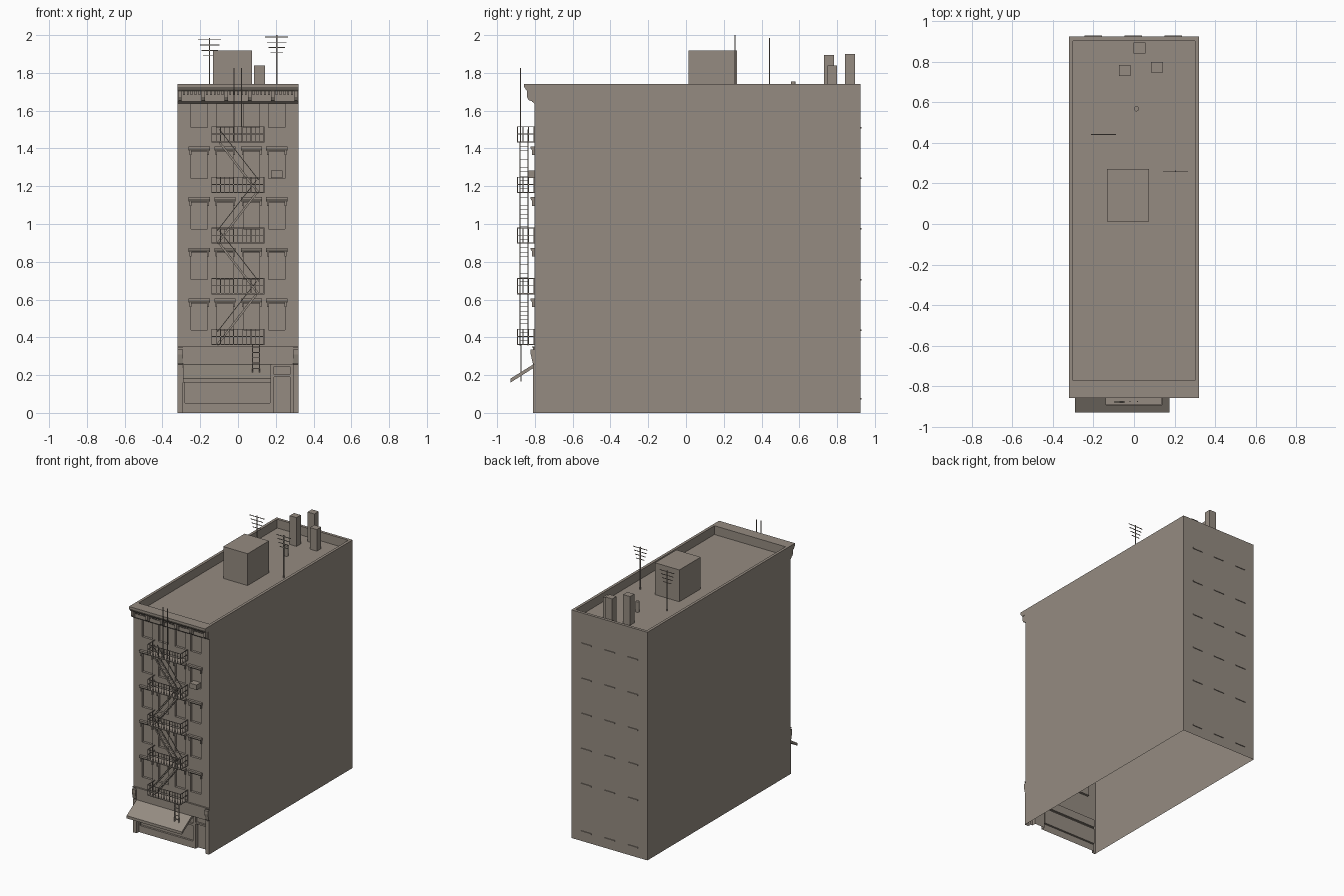
import bpy, bmesh, math
from mathutils import Vector, Matrix

if "Cube" in bpy.data.objects:
    bpy.data.objects.remove(bpy.data.objects["Cube"])

stone = bpy.data.materials.new("warm_grey_stone")
stone.diffuse_color = (0.30, 0.26, 0.22, 1)
stone.use_nodes = True
stone.node_tree.nodes["Principled BSDF"].inputs["Base Color"].default_value = stone.diffuse_color

FRONT, BACK, SIDE, TOP = -0.803, 0.924, 0.321, 1.742
PITCH = 0.268
WIN_Z = [0.438 + PITCH * i for i in range(5)]
WIN_X = [-0.205, -0.068, 0.072, 0.205]


def box(bm, x0, x1, y0, y1, z0, z1):
    size = Matrix.Diagonal((x1 - x0, y1 - y0, z1 - z0, 1))
    mid = Matrix.Translation(((x0 + x1) / 2, (y0 + y1) / 2, (z0 + z1) / 2))
    bmesh.ops.create_cube(bm, size=1, matrix=mid @ size)


def bar(bm, a, b, w=0.005, h=None):
    """Square bar running from a to b."""
    a, b = Vector(a), Vector(b)
    d = b - a
    rot = d.to_track_quat('Z', 'Y').to_matrix().to_4x4()
    size = Matrix.Diagonal((w, h or w, d.length, 1))
    bmesh.ops.create_cube(bm, size=1, matrix=Matrix.Translation((a + b) / 2) @ rot @ size)


def extrude_x(bm, profile, x0, x1):
    """Prism along x from (y, z) points."""
    f = bm.faces.new([bm.verts.new((x0, y, z)) for y, z in profile])
    ext = bmesh.ops.extrude_face_region(bm, geom=[f])
    verts = [v for v in ext["geom"] if isinstance(v, bmesh.types.BMVert)]
    bmesh.ops.translate(bm, verts=verts, vec=(x1 - x0, 0, 0))


def finish(bm, name):
    bmesh.ops.recalc_face_normals(bm, faces=bm.faces)
    me = bpy.data.meshes.new(name)
    bm.to_mesh(me)
    bm.free()
    me.materials.append(stone)
    ob = bpy.data.objects.new(name, me)
    bpy.context.scene.collection.objects.link(ob)
    return ob


# Building body
bm = bmesh.new()
box(bm, -SIDE, SIDE, FRONT, BACK, 0, TOP)
body = finish(bm, "building_body")

# Cutters: roof well, windows and shop front, then deeper shop panes and door
bm = bmesh.new()
box(bm, -0.30, 0.30, -0.772, 0.902, 1.675, 1.9)
for z in WIN_Z:
    for x in WIN_X:
        box(bm, x - 0.043, x + 0.043, -0.9, FRONT + 0.018, z, z + 0.14)
box(bm, -0.29, 0.29, -0.9, FRONT + 0.02, -0.1, 0.256)
cut_a = finish(bm, "opening_cutter")
bm = bmesh.new()
box(bm, -0.28, 0.17, -0.9, FRONT + 0.035, 0.052, 0.17)
box(bm, -0.28, 0.17, -0.9, FRONT + 0.035, 0.185, 0.245)
box(bm, 0.19, 0.275, -0.9, FRONT + 0.05, -0.1, 0.19)
box(bm, 0.19, 0.275, -0.9, FRONT + 0.035, 0.202, 0.245)
cut_b = finish(bm, "pane_cutter")
bpy.context.view_layer.objects.active = body
for c in (cut_a, cut_b):
    m = body.modifiers.new("cut", 'BOOLEAN')
    m.operation, m.solver, m.object = 'DIFFERENCE', 'EXACT', c
    bpy.ops.object.modifier_apply(modifier=m.name)
    bpy.data.objects.remove(c)

# The body is an open shell underneath
bm = bmesh.new()
bm.from_mesh(body.data)
bottom = [f for f in bm.faces if all(v.co.z < 0.001 for v in f.verts)]
bmesh.ops.delete(bm, geom=bottom, context='FACES')
bm.to_mesh(body.data)
bm.free()

# Roof cornice with brackets and dentils
bm = bmesh.new()
extrude_x(bm, [(FRONT, TOP), (-0.857, TOP), (-0.857, 1.726), (-0.848, 1.712), (-0.84, 1.703),
               (-0.815, 1.703), (-0.815, 1.648), (FRONT, 1.638)], -SIDE, SIDE)
BX = [-0.307 + 0.1228 * i for i in range(6)]
for x in BX:
    extrude_x(bm, [(-0.81, 1.705), (-0.842, 1.705), (-0.842, 1.672), (-0.832, 1.655), (-0.81, 1.648)],
              x - 0.009, x + 0.009)
for x in BX[:-1]:
    for k in range(1, 6):
        c = x + 0.1228 * k / 6
        box(bm, c - 0.005, c + 0.005, -0.828, -0.81, 1.682, 1.705)
finish(bm, "roof_cornice")

# Window hoods on side corbels
bm = bmesh.new()
for z in WIN_Z[:4]:
    for x in WIN_X:
        extrude_x(bm, [(FRONT, z + 0.168), (-0.822, z + 0.168), (-0.822, z + 0.158),
                       (-0.814, z + 0.146), (FRONT, z + 0.146)], x - 0.056, x + 0.056)
        for s in (-1, 1):
            cx = x + s * 0.047
            box(bm, cx - 0.005, cx + 0.005, -0.814, FRONT, z + 0.122, z + 0.146)
finish(bm, "window_hoods")

# Air conditioner in one window
bm = bmesh.new()
box(bm, 0.175, 0.235, -0.835, -0.78, 1.244, 1.282)
finish(bm, "air_conditioner")

# Shop sign band and end consoles
bm = bmesh.new()
box(bm, -SIDE, SIDE, -0.815, FRONT, 0.345, 0.352)
box(bm, -0.29, 0.29, -0.809, FRONT, 0.256, 0.345)
for s in (-1, 1):
    x0, x1 = sorted((s * 0.292, s * SIDE))
    extrude_x(bm, [(FRONT, 0.335), (-0.822, 0.335), (-0.822, 0.31), (-0.812, 0.265), (FRONT, 0.255)], x0, x1)
    box(bm, x0, x1, -0.809, FRONT, 0, 0.255)
finish(bm, "shop_front_trim")

# Sloping awning
bm = bmesh.new()
extrude_x(bm, [(FRONT + 0.02, 0.256), (-0.81, 0.256), (-0.93, 0.181), (-0.93, 0.16), (-0.81, 0.236),
               (FRONT + 0.02, 0.24)], -0.29, 0.176)
finish(bm, "awning")

# Fire escape balconies
BAL_Z = [0.36 + PITCH * i for i in range(5)]
BX0, BX1, BY = -0.139, 0.138, -0.892
bm = bmesh.new()
for z in BAL_Z:
    box(bm, BX0, BX1, BY, FRONT, z, z + 0.006)
    for h in (0.045, 0.083):
        bar(bm, (BX0, BY, z + h), (BX1, BY, z + h), 0.004)
        for x in (BX0, BX1):
            bar(bm, (x, BY, z + h), (x, FRONT, z + h), 0.004)
    for i in range(13):
        x = BX0 + (BX1 - BX0) * i / 12
        bar(bm, (x, BY, z), (x, BY, z + 0.083), 0.0035)
    for x in (BX0, BX1):
        for i in range(1, 4):
            y = BY + 0.029 * i
            bar(bm, (x, y, z), (x, y, z + 0.083), 0.0035)
finish(bm, "fire_escape_balconies")

# Zigzag stairs with handrails and treads
bm = bmesh.new()
for i in range(4):
    s = -1 if i % 2 else 1
    lo = Vector((-0.11 * s, 0, BAL_Z[i]))
    hi = Vector((0.098 * s, 0, BAL_Z[i + 1]))
    for y in (-0.878, -0.836):
        off = Vector((0, y, 0))
        bar(bm, lo + off, hi + off, 0.005, 0.011)
        up = off + Vector((0, 0, 0.068))
        bar(bm, lo + up, hi + up, 0.004)
    for k in range(1, 12):
        p = lo.lerp(hi, k / 12)
        box(bm, p.x - 0.008, p.x + 0.008, -0.878, -0.836, p.z - 0.001, p.z + 0.001)
finish(bm, "fire_escape_stairs")

# Drop ladder below and roof ladder rails above
bm = bmesh.new()
for x in (0.077, 0.113):
    bar(bm, (x, -0.874, 0.165), (x, -0.874, 0.365), 0.006)
for k in range(7):
    z = 0.18 + 0.028 * k
    bar(bm, (0.077, -0.874, z), (0.113, -0.874, z), 0.004)
for x in (-0.02, 0.018):
    bar(bm, (x, -0.876, BAL_Z[4]), (x, -0.876, 1.825), 0.005)
finish(bm, "fire_escape_ladders")

# Roof hut, chimneys and vent
bm = bmesh.new()
box(bm, -0.133, 0.073, 0.012, 0.27, 1.67, 1.918)
finish(bm, "roof_hut")
bm = bmesh.new()
for x, y, top in ((-0.046, 0.757, 1.895), (0.027, 0.868, 1.90), (0.113, 0.774, 1.84)):
    box(bm, x - 0.029, x + 0.029, y - 0.026, y + 0.026, 1.67, top)
finish(bm, "chimneys")
bm = bmesh.new()
bmesh.ops.create_cone(bm, cap_ends=True, segments=12, radius1=0.013, radius2=0.013, depth=0.085,
                      matrix=Matrix.Translation((0.012, 0.568, 1.7125)))
finish(bm, "roof_vent")

# Roof aerials: mast with shrinking cross bars
bm = bmesh.new()
for x, y, top in ((-0.15, 0.442, 1.985), (0.205, 0.26, 2.0)):
    bar(bm, (x, y, 1.67), (x, y, top), 0.006)
    for k in range(4):
        half, z = 0.061 - 0.009 * k, top - 0.01 - 0.028 * k
        bar(bm, (x - half, y, z), (x + half, y, z), 0.004)
finish(bm, "aerials")

# Thin sills on the rear wall
bm = bmesh.new()
for z in [0.075] + WIN_Z:
    for x in (-0.2, -0.003, 0.193):
        box(bm, x - 0.043, x + 0.043, BACK - 0.001, 0.93, z - 0.004, z + 0.004)
finish(bm, "rear_sills")
